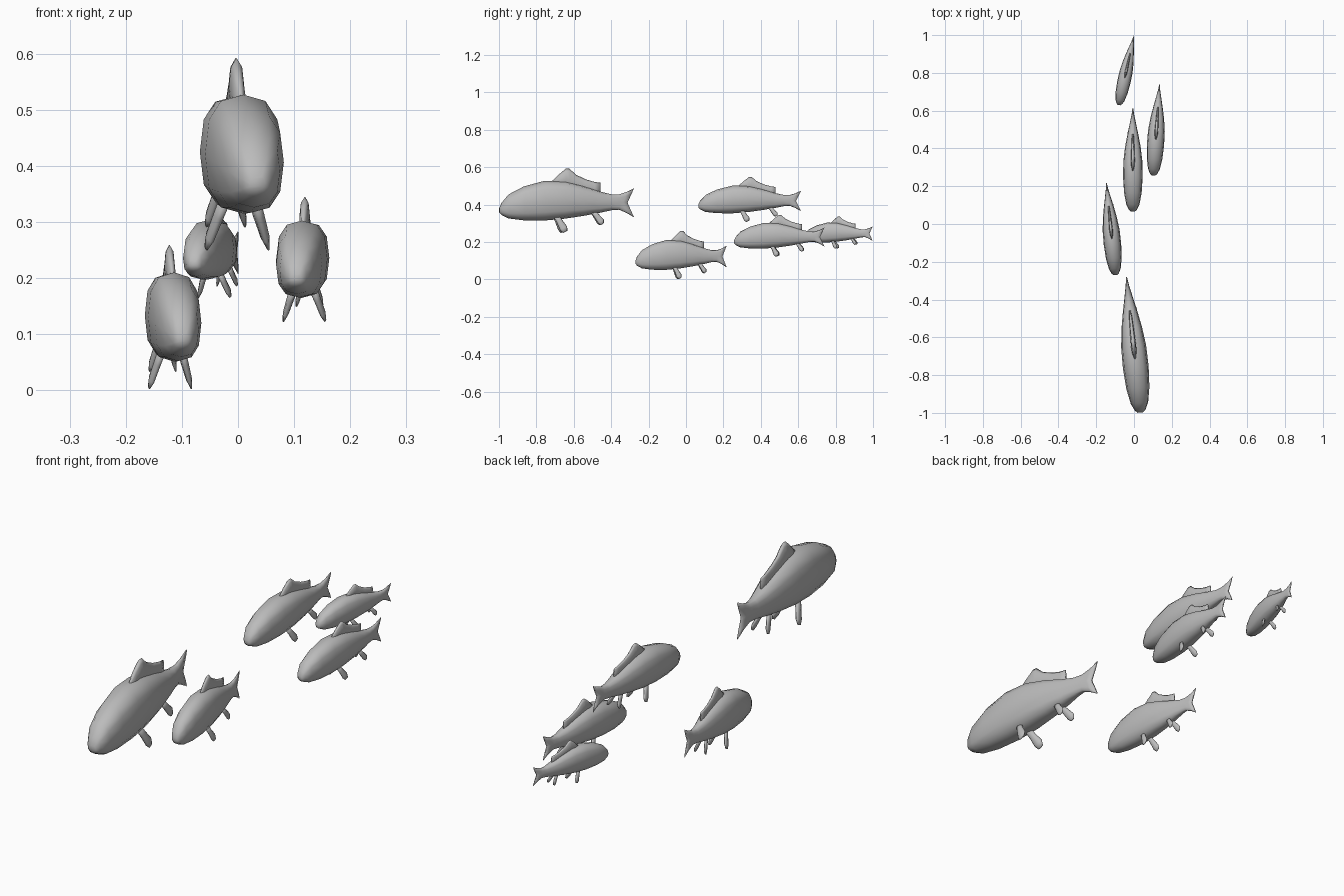
import bpy, bmesh, math
from mathutils import Matrix, Vector

cube = bpy.data.objects.get("Cube")
if cube:
    bpy.data.objects.remove(cube, do_unlink=True)

grey = bpy.data.materials.new("fish grey")
grey.use_nodes = True
COLOR = (0.5, 0.5, 0.5, 1)
grey.diffuse_color = COLOR
grey.node_tree.nodes["Principled BSDF"].inputs["Base Color"].default_value = COLOR


def power(v, p):
    return math.copysign(abs(v) ** p, v) if abs(v) > 1e-6 else 0.0


def loft(name, sections, count, p, notch=0.0, matrix=None):
    """Skin oval sections (y, top, bottom, half width) along y."""
    bm = bmesh.new()
    rings = []
    for i, (y, top, bottom, half) in enumerate(sections):
        ring = []
        for k in range(count):
            a = 2 * math.pi * k / count
            s, c = power(math.sin(a), p), power(math.cos(a), p)
            # Fork the final sections by pulling their middles forward
            back = max(0, i - len(sections) + 3) / 2
            dy = notch * back * (1 - abs(c))
            ring.append(bm.verts.new((half * s, y - dy, (top + bottom) / 2 + (top - bottom) / 2 * c)))
        rings.append(ring)
    for a, b in zip(rings, rings[1:]):
        for k in range(count):
            j = (k + 1) % count
            bm.faces.new((a[k], a[j], b[j], b[k]))
    # Close both ends with strips from side to side
    for ring in (rings[0], rings[-1]):
        for k in range(count // 2):
            loop = [ring[k], ring[k + 1], ring[-k - 1], ring[-k]]
            loop = list(dict.fromkeys(loop))
            if len(loop) > 2:
                bm.faces.new(loop)
    if matrix:
        bm.transform(matrix)
    bmesh.ops.recalc_face_normals(bm, faces=bm.faces)
    mesh = bpy.data.meshes.new(name)
    bm.to_mesh(mesh)
    bm.free()
    mesh.materials.append(grey)
    mesh.shade_smooth()
    return mesh


def paired_fin(name, side, root, tip, sections):
    """Aim a fin blade from its root to its tip on one side."""
    root = Vector((root[0] * side, root[1], root[2]))
    tip = Vector((tip[0] * side, tip[1], tip[2]))
    along = (tip - root).normalized()
    across = Vector((1, 0, 0)).cross(along).normalized()
    thick = along.cross(across)
    m = Matrix((thick, along, across)).transposed().to_4x4()
    m.translation = root
    return loft(name, sections, 8, 1, matrix=m)


# Body running from nose to forked tail
body = loft("body", [
    (0, -.018, -.042, .014), (.012, .01, -.055, .028), (.05, .055, -.074, .046),
    (.13, .097, -.084, .061), (.24, .127, -.085, .068), (.35, .125, -.075, .066),
    (.45, .1, -.06, .054), (.54, .07, -.043, .037), (.60, .055, -.03, .024),
    (.64, .055, -.027, .016), (.68, .068, -.044, .010), (.72, .088, -.068, .005),
], 12, .78, notch=.035)

# Dorsal fin: tall front lobe, long low trailing edge
dorsal = loft("dorsal_fin", [
    (.28, .125, .09, .005), (.32, .163, .09, .012), (.355, .192, .085, .014),
    (.375, .192, .08, .013), (.41, .16, .075, .012), (.46, .136, .06, .010),
    (.51, .121, .05, .008), (.54, .117, .065, .004),
], 8, 1)

parts = {"body": body, "dorsal_fin": dorsal}
for side, word in ((1, "left"), (-1, "right")):
    parts[word + "_pelvic_fin"] = paired_fin(
        word + "_pelvic_fin", side, (.024, .30, -.055), (.055, .345, -.145),
        [(0, .016, -.016, .011), (.04, .017, -.015, .01), (.085, .024, -.019, .008), (.106, .014, -.012, .003)])
    parts[word + "_anal_fin"] = paired_fin(
        word + "_anal_fin", side, (.014, .50, -.035), (.034, .545, -.105),
        [(0, .014, -.014, .009), (.03, .016, -.013, .008), (.07, .022, -.014, .006), (.086, .012, -.008, .003)])

# Each fish: nose (x, y), tail (x, y), height of midline, height scale
school = {
    "lead": ((.034, -.998), (-.04, -.278), .40, 1),
    "low": ((-.098, -.27), (-.146, .218), .115, .75),
    "upper": ((-.006, .066), (-.006, .615), .413, .70),
    "side": ((.103, .257), (.135, .74), .22, .65),
    "rear": ((-.08, .63), (0, .998), .24, .50),
}
for fish, (nose, tail, z, tall) in school.items():
    run = Vector(tail) - Vector(nose)
    size = run.length / .72
    place = (Matrix.Translation((nose[0], nose[1], z))
             @ Matrix.Rotation(math.atan2(-run.x, run.y), 4, 'Z')
             @ Matrix.Diagonal((size, size, tall, 1)))
    for part, mesh in parts.items():
        ob = bpy.data.objects.new(fish + "_fish_" + part, mesh)
        bpy.context.collection.objects.link(ob)
        ob.matrix_world = place
